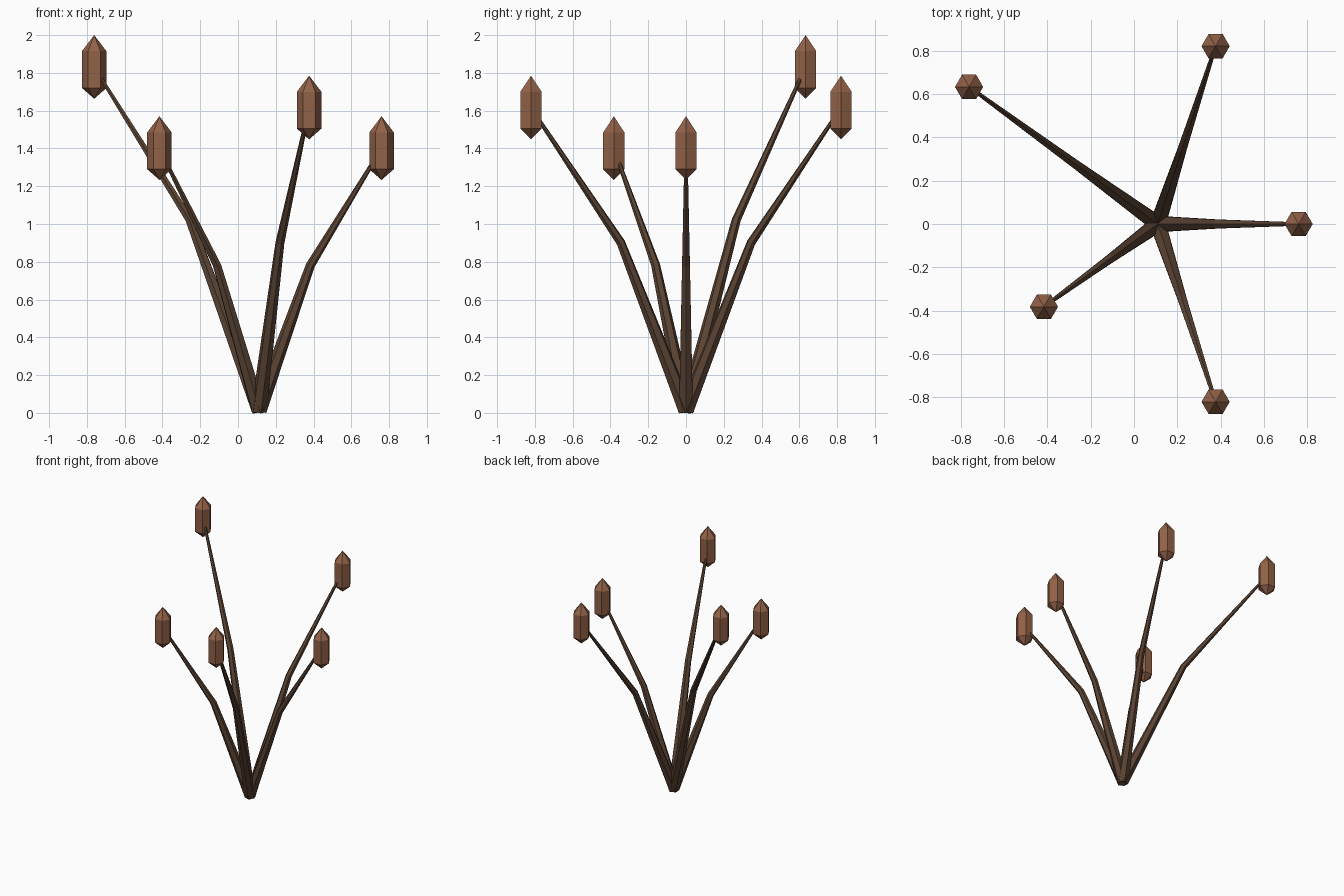
import bpy, bmesh, math
from mathutils import Vector

if "Cube" in bpy.data.objects:
    bpy.data.objects.remove(bpy.data.objects["Cube"])


def material(name, color):
    m = bpy.data.materials.new(name)
    m.diffuse_color = (*color, 1)
    m.use_nodes = True
    m.node_tree.nodes["Principled BSDF"].inputs["Base Color"].default_value = m.diffuse_color
    return m


STEM = material("dark brown stem", (0.105, 0.058, 0.034))
HEAD = material("reddish brown head", (0.29, 0.122, 0.065))


def lofted(name, rings, sides, mat):
    """Join rings of (centre, side axis, up axis, radius) into a closed flat-faced solid."""
    bm = bmesh.new()
    loops = []
    for c, u, v, r in rings:
        if r == 0:
            loops.append([bm.verts.new(c)] * sides)
            continue
        angles = [2 * math.pi * i / sides for i in range(sides)]
        loops.append([bm.verts.new(c + r * (math.cos(a) * u + math.sin(a) * v)) for a in angles])
    for a, b in zip(loops, loops[1:]):
        for i in range(sides):
            j = (i + 1) % sides
            bm.faces.new(dict.fromkeys((a[i], a[j], b[j], b[i])))
    for loop in (loops[0], loops[-1]):
        if loop[0] is not loop[1]:
            bm.faces.new(loop)
    bmesh.ops.recalc_face_normals(bm, faces=bm.faces)
    mesh = bpy.data.meshes.new(name)
    bm.to_mesh(mesh)
    bm.free()
    mesh.materials.append(mat)
    bpy.context.collection.objects.link(bpy.data.objects.new(name, mesh))


BASE = Vector((0.11, 0, 0.013))
X, Y, Z = Vector((1, 0, 0)), Vector((0, 1, 0)), Vector((0, 0, 1))

# Five bent stems fanned around the base: (reach, height of head centre)
for k, (reach, height) in enumerate([(0.65, 1.4), (0.863, 1.615), (1.077, 1.83),
                                     (0.65, 1.4), (0.863, 1.615)]):
    a = math.radians(72 * k)
    out = Vector((math.cos(a), math.sin(a), 0))
    side = Z.cross(out)
    tip = Vector((BASE.x, 0, height)) + out * reach
    bend = Vector((BASE.x, 0, height * 0.558)) + out * reach * 0.42
    d0, d1 = (bend - BASE).normalized(), (tip - bend).normalized()

    # Tapered stem, ridge on its upper side
    rings = []
    for c, d, r in ((BASE, d0, 0.042), (bend, (d0 + d1).normalized(), 0.024), (tip, d1, 0.009)):
        rings.append((c, d.cross(side), side, r))
    lofted(f"stem_{k + 1}", rings, 6, STEM)

    # Six-sided seed head with pointed ends
    profile = ((-0.167, 0), (-0.11, 0.065), (0.085, 0.065), (0.17, 0))
    lofted(f"seed_head_{k + 1}", [(tip + Z * h, X, Y, r) for h, r in profile], 6, HEAD)
